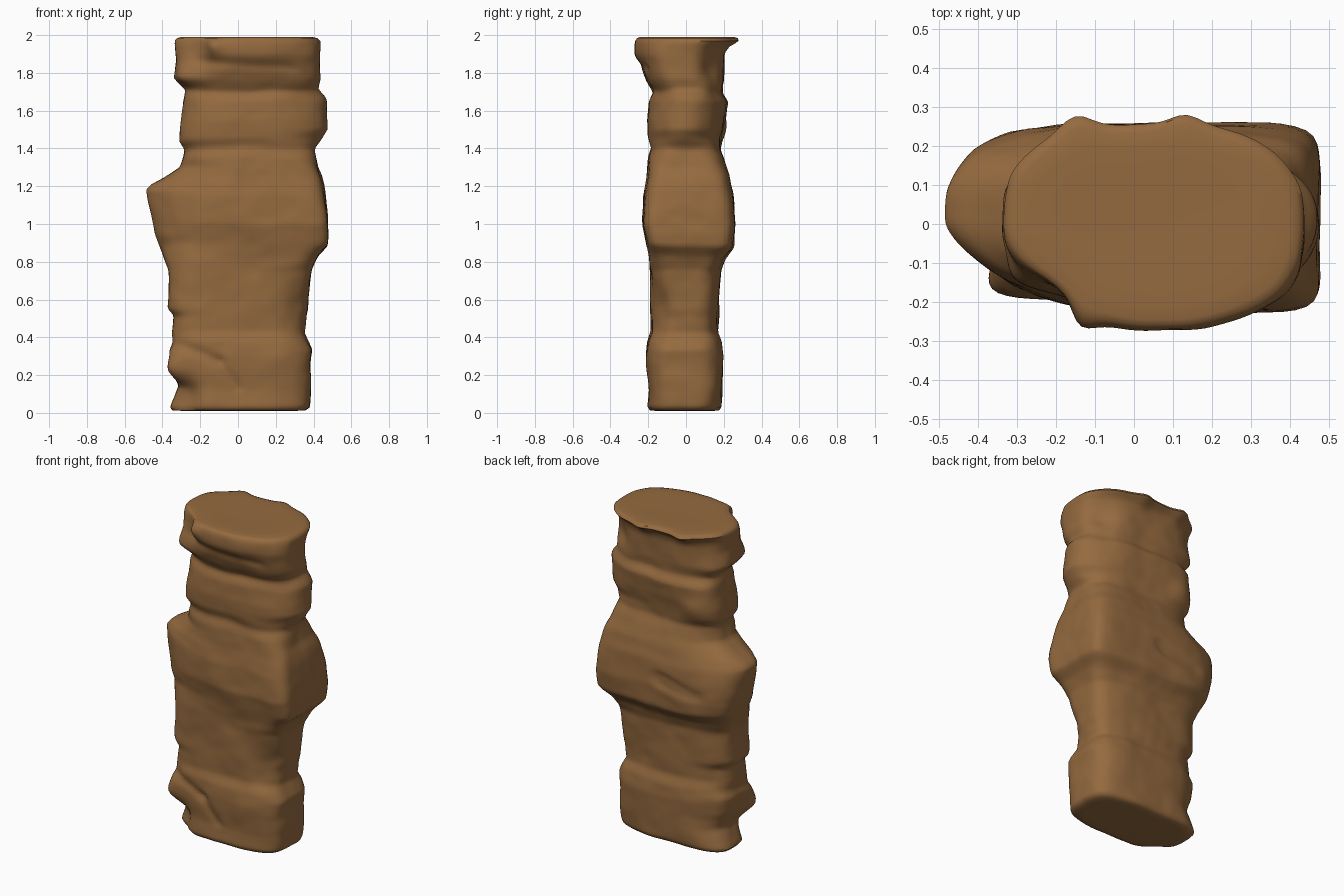
import bpy, bmesh, math
from mathutils import Vector, noise

# Silhouette profiles: (z, left x, right x), (z, front y, back y)
WIDTH = [(0.01, -.35, .36), (.03, -.36, .38), (.14, -.31, .385), (.23, -.35, .385),
         (.33, -.365, .395), (.37, -.345, .375), (.42, -.345, .35), (.51, -.335, .36),
         (.55, -.37, .37), (.76, -.37, .39), (.84, -.395, .425), (.89, -.415, .475),
         (.95, -.44, .48), (1.08, -.465, .47), (1.18, -.485, .455), (1.21, -.46, .45),
         (1.25, -.38, .44), (1.30, -.31, .42), (1.40, -.28, .405), (1.44, -.31, .44),
         (1.50, -.31, .475), (1.66, -.29, .465), (1.71, -.28, .425), (1.77, -.34, .44),
         (1.86, -.325, .435), (1.97, -.335, .435), (1.985, -.325, .42)]
DEPTH = [(0.01, -.19, .17), (.03, -.205, .185), (.12, -.20, .19), (.30, -.21, .20),
         (.38, -.205, .19), (.43, -.185, .17), (.75, -.19, .18), (.82, -.195, .205),
         (.88, -.205, .25), (1.0, -.23, .26), (1.15, -.225, .25), (1.25, -.205, .23),
         (1.35, -.20, .20), (1.40, -.185, .18), (1.45, -.205, .19), (1.55, -.21, .21),
         (1.65, -.195, .22), (1.70, -.17, .19), (1.76, -.21, .20), (1.90, -.275, .205),
         (1.94, -.275, .22), (1.97, -.27, .26), (1.985, -.26, .25)]
# Squareness of the corners: (z, front left, back left, right)
SQUARE = [(0, 3, 4.5, 3.6), (.2, 3.6, 2.9, 4), (.5, 4, 2.9, 3.4), (.75, 3.6, 3.4, 4.2),
          (.9, 2.2, 3.8, 9), (1.0, 1.9, 3.4, 9), (1.2, 1.7, 2.3, 7), (1.35, 2.6, 3, 4),
          (1.45, 2.6, 4, 2.2), (1.67, 2.6, 4, 2.2), (1.72, 2.4, 3.5, 3),
          (1.9, 1.9, 3, 2.8), (2, 1.8, 2.8, 2.7)]
# Local knobs and hollows: (centre, radius, push)
KNOBS = [((-.34, -.17, .24), .08, (-.055, -.02, 0)), ((-.32, -.17, .04), .1, (.03, .04, 0)),
         ((-.27, -.17, .12), .06, (.01, .02, 0)), ((-.36, .14, 1.1), .12, (-.01, .01, 0)),
         ((-.15, .24, 1.97), .05, (0, .035, 0)), ((.13, .24, 1.97), .05, (0, .03, 0)),
         ((-.28, -.14, 1.79), .07, (-.03, -.015, -.01)), ((-.22, -.2, 1.92), .1, (.025, .03, 0)),
         ((-.14, -.25, 1.95), .05, (-.015, -.04, 0)), ((.32, -.2, 1.9), .12, (0, .02, 0)),
         ((.38, .17, 1.82), .1, (-.03, -.03, 0)), ((.35, -.17, .56), .12, (-.025, .02, 0)),
         ((-.2, .2, 1.5), .08, (-.01, .025, 0))]
# Cracks across the front and back: (start, end, width, depth)
CRACKS = [((-.30, -.2, .36), (-.1, -.2, .27), .022, .016), ((-.1, -.2, .27), (0, -.2, .13), .02, .014),
          ((-.28, -.24, 1.87), (.3, -.24, 1.83), .022, .01), ((-.25, .22, 1.0), (.0, .25, 1.05), .03, .014)]


def sample(table, z):
    if z <= table[0][0]:
        return table[0][1:]
    for a, b in zip(table, table[1:]):
        if z <= b[0]:
            f = (z - a[0]) / (b[0] - a[0])
            return [p + (q - p) * f for p, q in zip(a[1:], b[1:])]
    return table[-1][1:]


def surface_point(t, z, scale=1.0):
    x0, x1 = sample(WIDTH, z)
    y0, y1 = sample(DEPTH, z)
    front_left, back_left, right = sample(SQUARE, z)
    c, s = math.cos(t), math.sin(t)
    n = right if c > 0 else back_left if s > 0 else front_left
    r = (abs(c) ** n + abs(s) ** n) ** (-1 / n) * scale
    return Vector(((x0 + x1) / 2 + (x1 - x0) / 2 * c * r,
                   (y0 + y1) / 2 + (y1 - y0) / 2 * s * r, z))


def roughen(p, t):
    q = p.copy()
    out = Vector((math.cos(t), math.sin(t), 0))
    # Strata wander up and down, faces are softly uneven
    q.z += .014 * noise.noise(p * 4 + Vector((7, 1, 3))) * min(1, p.z * 6, (2 - p.z) * 6)
    q += out * (.008 * noise.noise(p * 5) + .004 * noise.noise(p * 13))
    for centre, radius, push in KNOBS:
        d = (p - Vector(centre)).length / radius
        q += Vector(push) * math.exp(-d * d)
    for a, b, width, depth in CRACKS:
        a, b = Vector(a), Vector(b)
        f = max(0, min(1, (p - a).dot(b - a) / (b - a).length_squared))
        d = (p - a.lerp(b, f)).length
        side = abs(p.y - a.y)
        d = math.sqrt(max(0, d * d - min(side, .06) ** 2))
        if side < .1:
            q -= Vector((0, math.copysign(1, p.y), 0)) * depth * math.exp(-(d / width) ** 2)
    return q


# Loft the stacked rock column
SEG, LEVELS = 112, 130
bm = bmesh.new()
rings = [(.012, .45), (.01, .85)]
rings += [(.012 + (1.985 - .012) * i / LEVELS, 1) for i in range(LEVELS + 1)]
rings += [(1.989, .95), (1.991, .8), (1.99, .55), (1.988, .25)]
loops = []
for z, scale in rings:
    loop = []
    for k in range(SEG):
        t = math.tau * k / SEG
        loop.append(bm.verts.new(roughen(surface_point(t, z, scale), t)))
    loops.append(loop)
for a, b in zip(loops, loops[1:]):
    for k in range(SEG):
        j = (k + 1) % SEG
        bm.faces.new((a[k], a[j], b[j], b[k]))
bm.faces.new(loops[0][::-1])
bm.faces.new(loops[-1])
bmesh.ops.smooth_vert(bm, verts=bm.verts, factor=.4, use_axis_x=True, use_axis_y=True, use_axis_z=True)
bmesh.ops.recalc_face_normals(bm, faces=bm.faces)

mesh = bpy.data.meshes.new("rock_pillar")
bm.to_mesh(mesh)
bm.free()
pillar = bpy.data.objects.new("rock_pillar", mesh)
bpy.context.collection.objects.link(pillar)

# Brown stone, smooth with crisp cracks
stone = bpy.data.materials.new("brown_stone")
stone.diffuse_color = (.30, .145, .05, 1)
mesh.materials.append(stone)
bpy.context.view_layer.objects.active = pillar
pillar.select_set(True)
bpy.ops.object.shade_smooth_by_angle(angle=math.radians(50))
